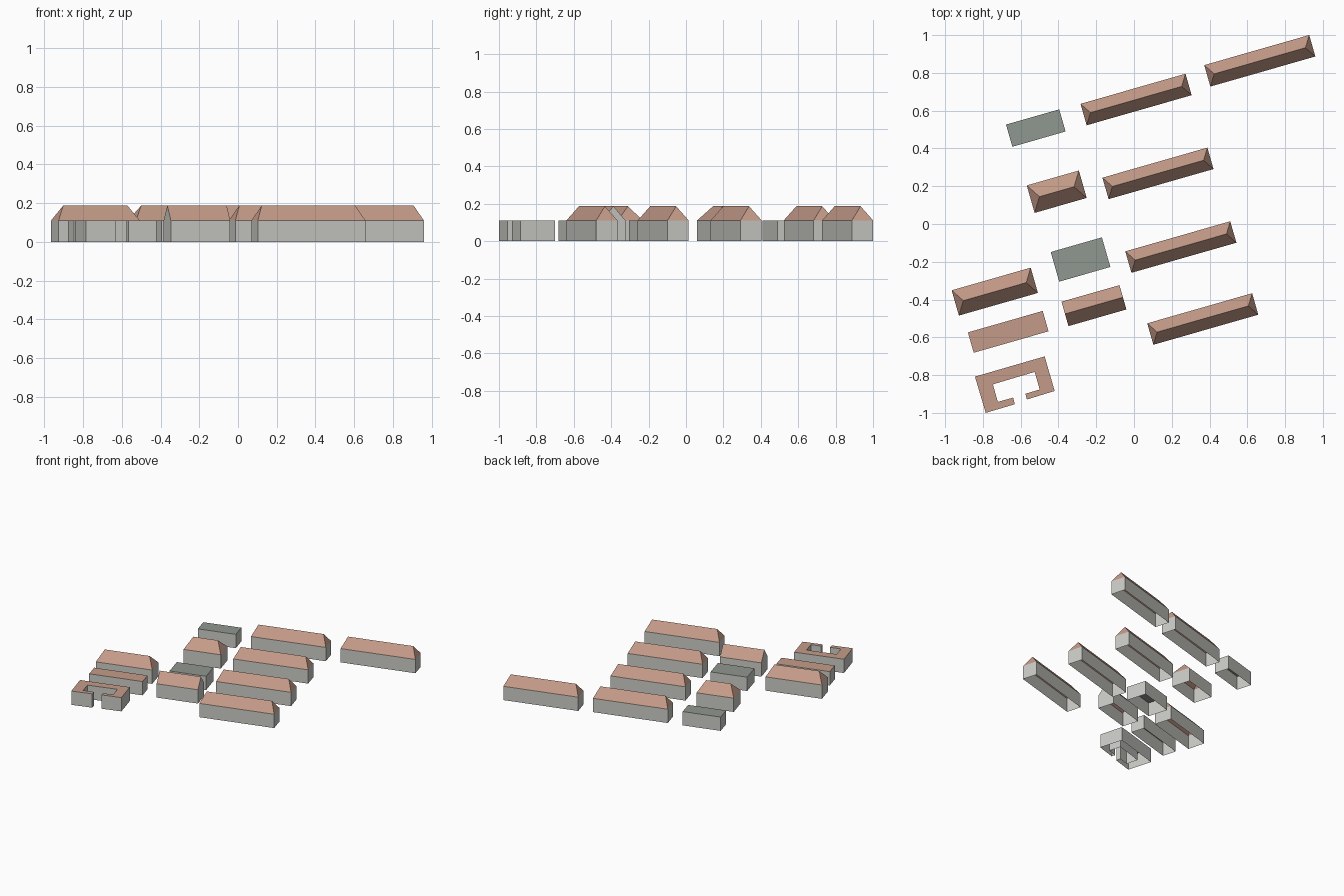
import bpy
from math import cos, sin, radians

if "Cube" in bpy.data.objects:
    bpy.data.objects.remove(bpy.data.objects["Cube"])

ANGLE = radians(16)   # shared street direction
EAVE, RIDGE = 0.111, 0.187


def material(name, rgb):
    m = bpy.data.materials.new(name)
    m.diffuse_color = (*rgb, 1)
    m.use_nodes = True
    m.node_tree.nodes["Principled BSDF"].inputs["Base Color"].default_value = m.diffuse_color
    return m


WALL = material("wall_grey", (0.60, 0.60, 0.57))
TILE = material("roof_tile", (0.56, 0.33, 0.25))
SLATE = material("roof_slate", (0.28, 0.31, 0.28))


def make(name, verts, faces, mat):
    me = bpy.data.meshes.new(name)
    me.from_pydata(verts, [], faces)
    me.materials.append(mat)
    me.update()
    bpy.context.collection.objects.link(bpy.data.objects.new(name, me))


def walls(name, outline):
    # open-bottomed ring of walls, outline counter-clockwise
    n = len(outline)
    verts = [(x, y, z) for z in (0, EAVE) for x, y in outline]
    make(name + "_walls", verts,
         [(i, (i + 1) % n, (i + 1) % n + n, i + n) for i in range(n)], WALL)


def flat_block(name, outline, mat):
    walls(name, outline)
    make(name + "_flat_roof", [(x, y, EAVE) for x, y in outline],
         [tuple(range(len(outline)))], mat)


def placer(cx, cy):
    return lambda u, v: (cx + u * cos(ANGLE) - v * sin(ANGLE),
                         cy + u * sin(ANGLE) + v * cos(ANGLE))


def rectangle(cx, cy, length, width):
    p = placer(cx, cy)
    a, b = length / 2, width / 2
    return [p(-a, -b), p(a, -b), p(a, b), p(-a, b)]


def pitched_block(name, cx, cy, length, width, hipped=True):
    outline = rectangle(cx, cy, length, width)
    walls(name, outline)
    r = length / 2 - (0.32 * width if hipped else 0)
    p = placer(cx, cy)
    verts = [(x, y, EAVE) for x, y in outline]
    verts += [(*p(-r, 0), RIDGE), (*p(r, 0), RIDGE)]
    slopes = [(0, 1, 5, 4), (2, 3, 4, 5)]
    ends = [(1, 2, 5), (3, 0, 4)]
    if hipped:
        make(name + "_hip_roof", verts, slopes + ends, TILE)
    else:
        make(name + "_gable_roof", verts, slopes, TILE)
        ev = [verts[i] for e in ends for i in e]
        make(name + "_gable_ends", ev, [(0, 1, 2), (3, 4, 5)], WALL)


# Five equal long hipped blocks
for i, (x, y) in enumerate([(0.666, 0.864), (0.011, 0.659), (0.127, 0.268),
                            (0.248, -0.122), (0.364, -0.503)]):
    pitched_block(f"long_block_{i + 1}", x, y, 0.578, 0.118)

# Smaller pitched buildings
pitched_block("west_block", -0.737, -0.358, 0.435, 0.139)
pitched_block("short_block", -0.409, 0.171, 0.287, 0.151)
pitched_block("gabled_block", -0.212, -0.432, 0.319, 0.134, hipped=False)

# Flat-roofed buildings
flat_block("north_hall", rectangle(-0.520, 0.508, 0.293, 0.122), SLATE)
flat_block("middle_hall", rectangle(-0.283, -0.188, 0.282, 0.163), SLATE)
flat_block("south_hall", rectangle(-0.666, -0.571, 0.412, 0.112), TILE)

# Courtyard building with a gap in its front
courtyard = [(-.842, -.808), (-.785, -1.0), (-.631, -.954), (-.640, -.919),
             (-.721, -.942), (-.747, -.849), (-.526, -.783), (-.499, -.876),
             (-.575, -.899), (-.567, -.929), (-.420, -.884), (-.473, -.701)]
flat_block("courtyard_block", courtyard, TILE)
